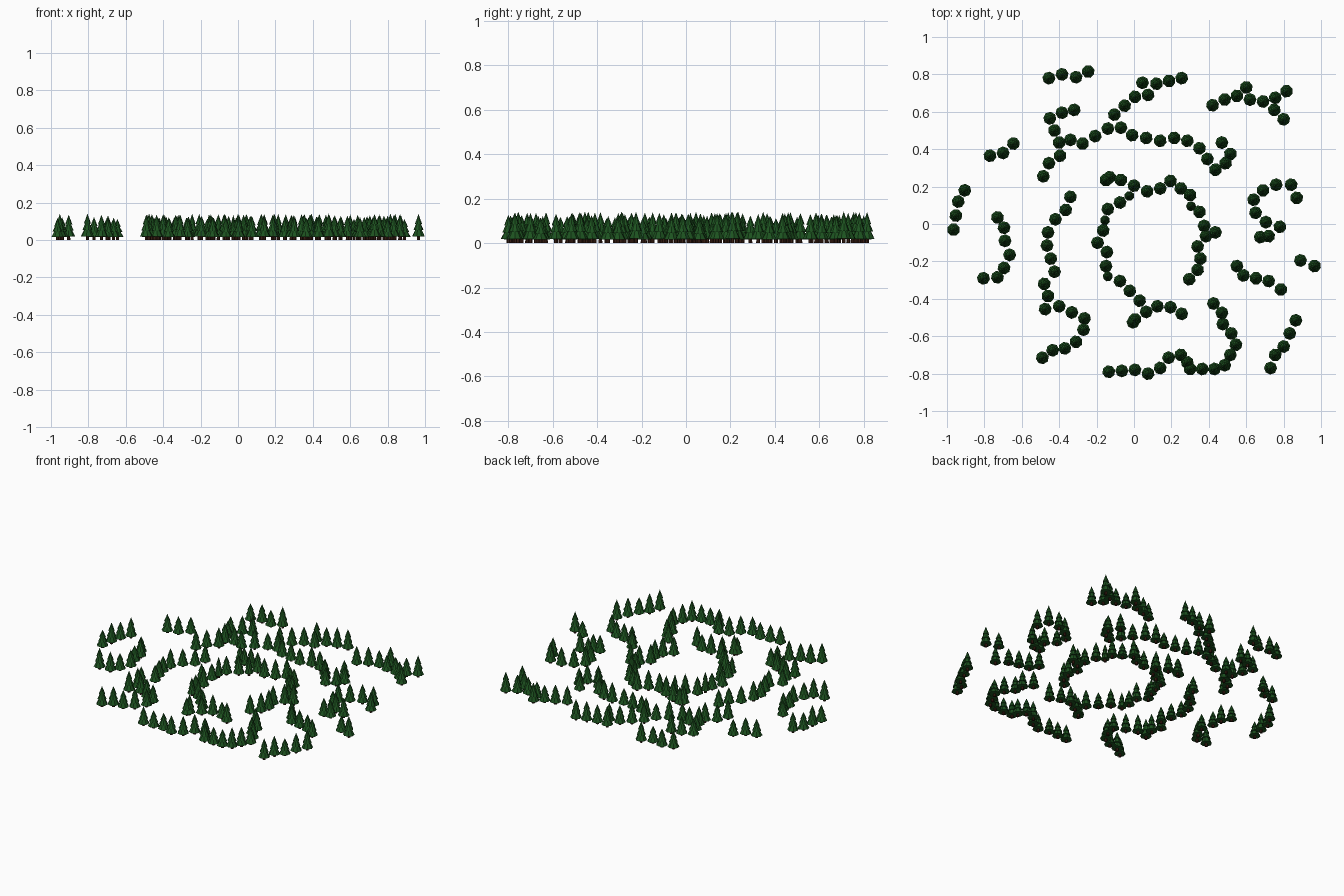
import bpy, bmesh, math, random
from mathutils import Matrix, Vector

random.seed(4)
SPACING = 0.07


def material(name, rgb):
    m = bpy.data.materials.new(name)
    m.diffuse_color = (*rgb, 1)
    return m


GREEN = material("pine_green", (0.012, 0.085, 0.014))
BROWN = material("bark_brown", (0.04, 0.012, 0.006))

# foliage tiers: bottom z, top z, radius (for a tree of height 1 / width 1)
TIERS = [(0.14, 0.66, 1.0), (0.38, 0.84, 0.78), (0.62, 1.0, 0.55)]


def cone(bm, x, y, z0, z1, r0, r1, turn, sides):
    mat = Matrix.Translation((x, y, (z0 + z1) / 2)) @ Matrix.Rotation(turn, 4, 'Z')
    bmesh.ops.create_cone(bm, cap_ends=True, segments=sides, radius1=r0,
                          radius2=r1, depth=z1 - z0, matrix=mat)


def finish(bm, name, mat):
    mesh = bpy.data.meshes.new(name)
    bm.to_mesh(mesh)
    bm.free()
    mesh.materials.append(mat)
    bpy.context.collection.objects.link(bpy.data.objects.new(name, mesh))


def spread(path):
    """Waypoints, with evenly spaced trees filling the longer gaps."""
    pts = [Vector(p) for p in path]
    out = [pts[0]]
    for a, b in zip(pts, pts[1:]):
        n = max(1, round((b - a).length / SPACING))
        out += [a.lerp(b, i / n) for i in range(1, n + 1)]
    return out


def tree_row(name, path, radius=0.035):
    leaves, trunks = bmesh.new(), bmesh.new()
    for x, y in spread(path):
        h = random.uniform(0.112, 0.142)
        turn = random.uniform(0, math.tau)
        cone(trunks, x, y, 0, 0.03, 0.009, 0.008, turn, 6)
        for z0, z1, r in TIERS:
            cone(leaves, x, y, z0 * h, z1 * h, r * radius, 0, turn, 8)
            turn += 0.4
    finish(leaves, name + "_foliage", GREEN)
    finish(trunks, name + "_trunks", BROWN)


# back rows
tree_row("back_left_row", [(-.455, .78), (-.385, .80), (-.31, .785), (-.245, .815)])
tree_row("back_left_hook", [(-.32, .61), (-.385, .595), (-.45, .565), (-.40, .435),
                            (-.395, .365), (-.455, .325), (-.485, .255)])
tree_row("back_middle_row", [(-.105, .585), (.005, .68), (.075, .69), (.045, .755),
                             (.12, .75), (.255, .78)])
tree_row("back_right_row", [(.42, .635), (.485, .665), (.55, .685), (.60, .73),
                            (.62, .665), (.69, .655), (.755, .675), (.815, .71)])
tree_row("back_right_branch", [(.75, .61), (.80, .56)])
tree_row("back_arc", [(-.34, .45), (-.275, .43), (-.14, .51), (-.07, .515),
                      (-.01, .475), (.14, .445), (.215, .46), (.285, .445),
                      (.35, .405), (.435, .29), (.49, .325), (.515, .375), (.47, .435)])

# left side rows
tree_row("left_upper_row", [(-.77, .365), (-.70, .38), (-.645, .43)])
tree_row("left_outer_row", [(-.905, .18), (-.94, .12), (-.965, -.03)])
tree_row("left_curve", [(-.73, .035), (-.695, -.02), (-.69, -.09), (-.665, -.165),
                        (-.695, -.235), (-.73, -.285), (-.805, -.29)])
tree_row("left_long_row", [(-.34, .145), (-.365, .075), (-.42, .025), (-.46, -.045),
                           (-.465, -.115), (-.425, -.255), (-.48, -.32), (-.46, -.385),
                           (-.475, -.455), (-.40, -.44), (-.265, -.505), (-.27, -.565),
                           (-.31, -.63), (-.37, -.665), (-.435, -.675), (-.49, -.715)])

# inner ring
tree_row("ring_back", [(-.15, .235), (-.13, .25), (-.07, .235), (.07, .175), (.14, .19),
                       (.195, .23), (.25, .19), (.30, .155)])
tree_row("ring_right", [(.35, .065), (.375, -.01), (.435, -.045), (.385, -.065),
                        (.34, -.12), (.355, -.185), (.34, -.245), (.295, -.295)])
tree_row("ring_left_back", [(-.075, .115), (-.14, .08)])
tree_row("ring_left", [(-.165, -.035), (-.195, -.10), (-.145, -.15), (-.15, -.225)])
tree_row("ring_front", [(-.075, -.305), (.03, -.41), (.065, -.47), (.005, -.51),
                        (-.005, -.525)])
tree_row("ring_front_tail", [(.125, -.44), (.195, -.445), (.255, -.48)])
for i, p in enumerate([(.305, .095), (-.025, .15), (-.155, .02), (-.14, -.28)]):
    tree_row(f"small_tree_{i + 1}", [p], 0.027)

# front rows
tree_row("front_row", [(-.135, -.79), (.005, -.78), (.075, -.80), (.14, -.77),
                       (.185, -.715), (.25, -.70), (.285, -.74), (.30, -.775),
                       (.43, -.775), (.485, -.755), (.545, -.645), (.52, -.585),
                       (.475, -.535), (.47, -.475), (.425, -.425)])
tree_row("front_right_row", [(.865, -.515), (.80, -.655), (.755, -.70), (.73, -.77)])

# right side rows
tree_row("right_lower_row", [(.55, -.225), (.585, -.275), (.72, -.305), (.785, -.35)])
tree_row("right_pair", [(.89, -.195), (.965, -.225)])
tree_row("right_loop", [(.87, .14), (.84, .21), (.76, .21), (.69, .18), (.64, .13),
                        (.65, .06), (.705, .01), (.78, -.015), (.72, -.065), (.675, -.07)])
